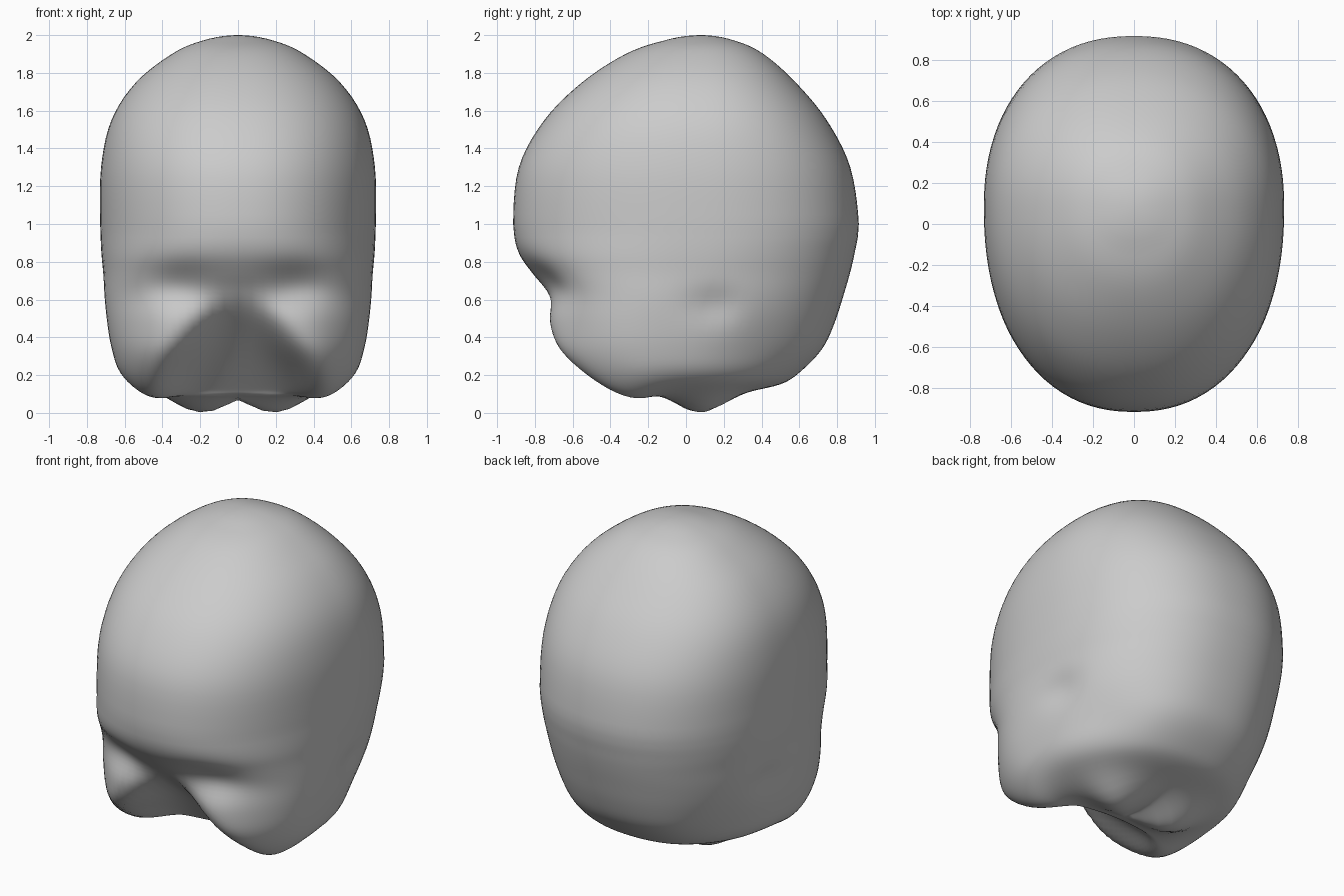
import bpy, bmesh, math
from mathutils import Vector

if "Cube" in bpy.data.objects:
    bpy.data.objects.remove(bpy.data.objects["Cube"], do_unlink=True)

# Cross-sections from crown to base: height, half width, front y, back y
SECTIONS = [Vector(r) for r in (
    (2.0, 0, .08, .08), (1.97, .19, -.12, .26), (1.9, .35, -.32, .41),
    (1.75, .54, -.55, .58), (1.55, .67, -.75, .745), (1.3, .725, -.885, .87),
    (1.0, .73, -.915, .915), (.85, .725, -.89, .895), (.74, .715, -.82, .87),
    (.62, .71, -.74, .835), (.48, .695, -.72, .79), (.34, .67, -.67, .725),
    (.22, .625, -.52, .61), (.15, .52, -.37, .5), (.115, .3, -.27, .29),
    (.1, 0, -.1, -.1))]
SIDES, STEPS = 96, 5


def smooth(a, b, v):
    t = min(1, max(0, (v - a) / (b - a)))
    return t * t * (3 - 2 * t)


def bump(u, v, cu, cv, ru, rv):
    """Soft round falloff around a point."""
    return math.exp(-((u - cu) / ru) ** 2 - ((v - cv) / rv) ** 2)


def spline(rows, i, t):
    """Smooth curve through the sections."""
    p = [rows[min(max(i + k, 0), len(rows) - 1)] for k in (-1, 0, 1, 2)]
    return (p[1] * 2 + (p[2] - p[0]) * t
            + (p[0] * 2 - p[1] * 5 + p[2] * 4 - p[3]) * t * t
            + (p[1] * 3 - p[0] - p[2] * 3 + p[3]) * t ** 3) / 2


def sculpt(co):
    x, y, z = co
    ax = abs(x)
    # Cheek tips and the two lobes of the skull base
    low = smooth(.6, .25, z)
    drop = low * .075 * bump(ax, y, .45, -.31, .15, .2)
    drop += low * .125 * bump(ax, y, .19, .08, .19, .16)
    if y < 0:
        # Eye sockets under the brow, and fuller cheeks below them
        front = smooth(-.1, -.5, y)
        y += front * .05 * bump(ax, z, .31, .69, .17, .1)
        y -= front * .04 * bump(ax, z, .36, .46, .17, .14)
        y -= smooth(0, -.25, y) * .07 * bump(ax, z, .43, .27, .16, .13)
        # Wedge-shaped hollow running down and back from the nose bridge
        width = .02 + .66 * max(0, .69 - z)
        floor = -.76 + 1.05 * (.68 - z)
        if z < .7 and y < floor:
            y += (floor - y) * math.exp(-(ax / width) ** 4)
    # Ear hollows and pinched sides of the nape
    side = smooth(.35, .6, ax)
    inset = side * .045 * bump(y, z, .15, .57, .09, .09)
    inset += smooth(.2, .5, ax) * .03 * bump(y, z, .4, .3, .25, .16)
    x -= math.copysign(inset, x)
    return Vector((x, y, z - drop))


# Loft the head
bm = bmesh.new()
rings = []
for i in range(len(SECTIONS) - 1):
    for s in range(STEPS):
        z, half, front, back = spline(SECTIONS, i, s / STEPS)
        if i == 0 and s == 0:
            continue
        if i == 0:
            # Round the crown
            t = s / STEPS
            half, front, back = (v0 + (v1 - v0) * t for v0, v1 in
                                 zip(SECTIONS[0][1:], SECTIONS[1][1:]))
            z = 2 - .03 * t * t
        middle = .08 - .18 * smooth(1.0, .35, z)
        ring = []
        for k in range(SIDES):
            a = 2 * math.pi * k / SIDES
            c, d = math.cos(a), math.sin(a)
            # The face is squarer than the nape
            squareness = .3 if d < 0 else .05
            power = 2 / (2.22 + squareness * smooth(1.0, .6, z))
            reach = back - middle if d > 0 else middle - front
            x = half * math.copysign(abs(c) ** power, c)
            y = middle + reach * math.copysign(abs(d) ** power, d)
            ring.append(bm.verts.new(sculpt((x, y, z))))
        rings.append(ring)

for upper, lower in zip(rings, rings[1:]):
    for k in range(SIDES):
        n = (k + 1) % SIDES
        bm.faces.new((upper[k], lower[k], lower[n], upper[n]))
for ring, tip in ((rings[0], (0, .08, 2)), (rings[-1], sculpt((0, -.1, .1)))):
    pole = bm.verts.new(tip)
    for k in range(SIDES):
        bm.faces.new((ring[k], ring[(k + 1) % SIDES], pole))

# Soften the sculpted creases
lower_verts = [v for v in bm.verts if v.co.z < 1.0]
for _ in range(4):
    bmesh.ops.smooth_vert(bm, verts=lower_verts, factor=.5,
                          use_axis_x=True, use_axis_y=True, use_axis_z=True)
bmesh.ops.recalc_face_normals(bm, faces=bm.faces[:])

mesh = bpy.data.meshes.new("head")
bm.to_mesh(mesh)
bm.free()
head = bpy.data.objects.new("head", mesh)
bpy.context.collection.objects.link(head)

# Single plain grey
grey = bpy.data.materials.new("plain_grey")
grey.use_nodes = True
colour = (.6, .6, .6, 1)
grey.diffuse_color = colour
grey.node_tree.nodes["Principled BSDF"].inputs["Base Color"].default_value = colour
mesh.materials.append(grey)
mesh.polygons.foreach_set("use_smooth", [True] * len(mesh.polygons))
